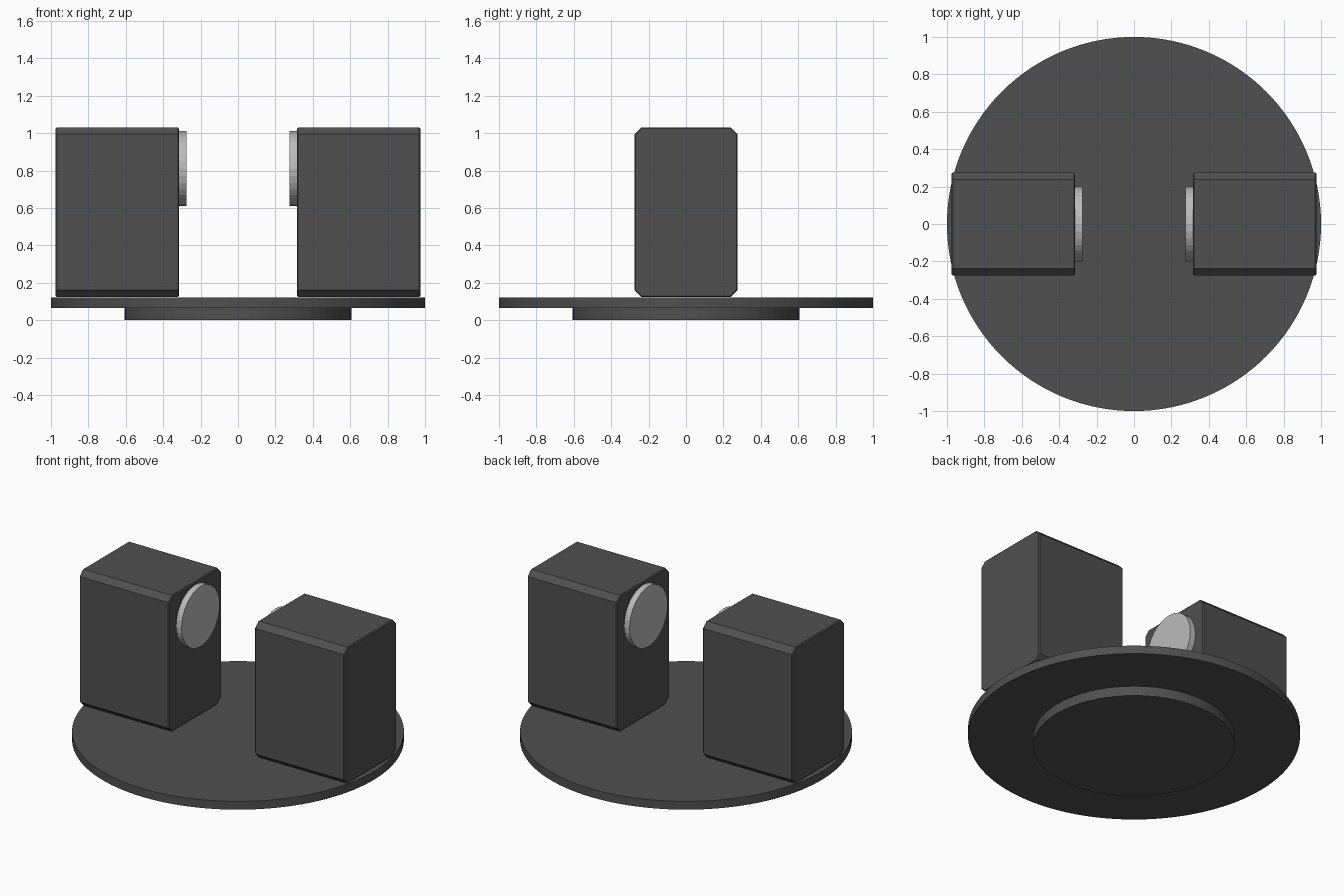
import bpy, bmesh, math
from mathutils import Matrix

if "Cube" in bpy.data.objects:
    bpy.data.objects.remove(bpy.data.objects["Cube"])


def material(name, v):
    m = bpy.data.materials.new(name)
    m.diffuse_color = (v, v, v, 1)
    m.use_nodes = True
    m.node_tree.nodes["Principled BSDF"].inputs["Base Color"].default_value = m.diffuse_color
    return m


dark = material("dark_grey", 0.08)
light = material("light_grey", 0.5)


def finish(bm, name, mat):
    bmesh.ops.recalc_face_normals(bm, faces=bm.faces)
    me = bpy.data.meshes.new(name)
    bm.to_mesh(me)
    bm.free()
    me.materials.append(mat)
    ob = bpy.data.objects.new(name, me)
    bpy.context.collection.objects.link(ob)
    return ob


def disc(name, radius, depth, centre, mat, segments, along_x=False):
    bm = bmesh.new()
    m = Matrix.Translation(centre)
    if along_x:
        m = m @ Matrix.Rotation(math.pi / 2, 4, 'Y')
    bmesh.ops.create_cone(bm, cap_ends=True, segments=segments, radius1=radius,
                          radius2=radius, depth=depth, matrix=m)
    return finish(bm, name, mat)


def block(name, x):
    bm = bmesh.new()
    bmesh.ops.create_cube(bm, size=1, matrix=Matrix.Translation((x, 0, 0.577))
                          @ Matrix.Diagonal((0.66, 0.55, 0.906, 1)))
    # wide chamfer on the long edges
    long_edges = [e for e in bm.edges
                  if abs(e.verts[0].co.x - e.verts[1].co.x) > 0.1]
    bmesh.ops.bevel(bm, geom=long_edges, offset=0.036, segments=1,
                    profile=0.5, affect='EDGES')
    # fine chamfer around both end faces
    end_edges = [e for e in bm.edges
                 if abs(e.verts[0].co.x - e.verts[1].co.x) < 0.001]
    bmesh.ops.bevel(bm, geom=end_edges, offset=0.006, segments=1,
                    profile=0.5, affect='EDGES')
    return finish(bm, name, dark)


# Round base with a smaller foot
disc("foot", 0.607, 0.065, (0, 0, 0.0325), dark, 64)
disc("base_plate", 1.0, 0.055, (0, 0, 0.0925), dark, 128)

# Two facing blocks, each with a round pad on its inner side
for side, s in (("left", -1), ("right", 1)):
    block(side + "_block", s * 0.645)
    disc(side + "_pad", 0.2, 0.05, (s * 0.3, 0, 0.81), light, 32, along_x=True)
